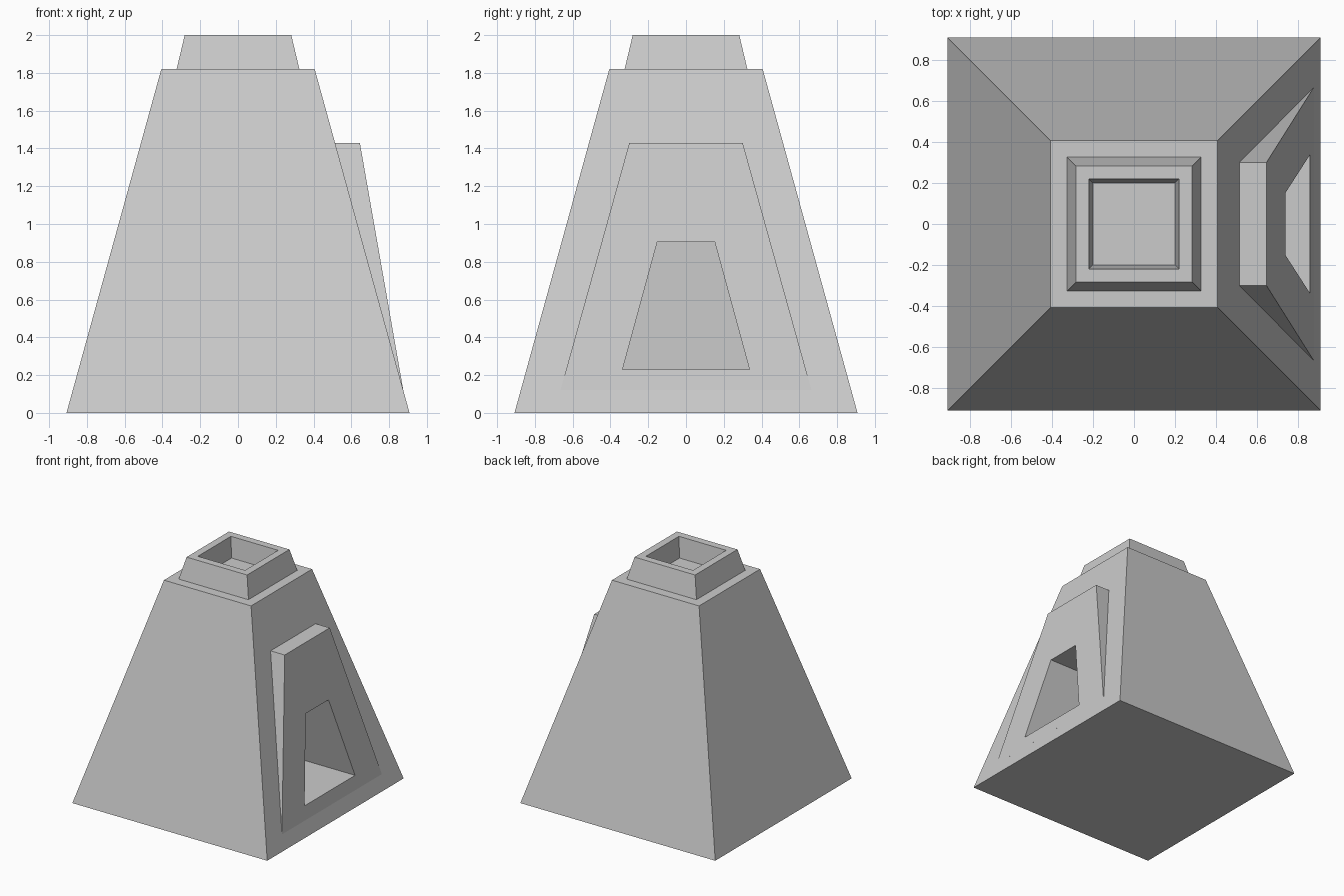
import bpy
import bmesh

if "Cube" in bpy.data.objects:
    bpy.data.objects.remove(bpy.data.objects["Cube"], do_unlink=True)

stone = bpy.data.materials.new("light_grey")
stone.use_nodes = True
GREY = (0.6, 0.6, 0.6, 1.0)
stone.diffuse_color = GREY
stone.node_tree.nodes["Principled BSDF"].inputs["Base Color"].default_value = GREY


def stacked_rectangles(name, levels):
    """Join rectangles (x_min, x_max, half_depth, z) in order and cap both ends."""
    bm = bmesh.new()
    rings = []
    for x0, x1, y, z in levels:
        corners = ((x0, -y, z), (x1, -y, z), (x1, y, z), (x0, y, z))
        rings.append([bm.verts.new(c) for c in corners])
    for low, high in zip(rings, rings[1:]):
        for i in range(4):
            j = (i + 1) % 4
            bm.faces.new((low[i], low[j], high[j], high[i]))
    bm.faces.new(rings[0][::-1])
    bm.faces.new(rings[-1])
    bmesh.ops.recalc_face_normals(bm, faces=bm.faces)
    mesh = bpy.data.meshes.new(name)
    bm.to_mesh(mesh)
    bm.free()
    mesh.materials.append(stone)
    obj = bpy.data.objects.new(name, mesh)
    bpy.context.collection.objects.link(obj)
    return obj


# Tapered tower, stepped collar and the square recess in its top
profile = [(0.908, 0), (0.406, 1.82), (0.325, 1.82), (0.282, 2.0),
           (0.22, 2.0), (0.2, 1.83)]
tower = stacked_rectangles("tower", [(-r, r, r, z) for r, z in profile])

# Wedge-shaped porch leaning on the left side
porch = stacked_rectangles("porch", [(0.45, 0.875, 0.665, 0.12),
                                     (0.45, 0.645, 0.3, 1.43)])

# Deep trapezoid doorway cut through porch and tower
doorway = stacked_rectangles("doorway_cutter", [(0.1, 1.1, 0.336, 0.23),
                                                (0.1, 1.1, 0.152, 0.905)])
doorway.hide_render = True
doorway.hide_viewport = True
doorway.display_type = 'WIRE'

for part in (tower, porch):
    cut = part.modifiers.new("doorway", 'BOOLEAN')
    cut.operation = 'DIFFERENCE'
    cut.solver = 'EXACT'
    cut.object = doorway
